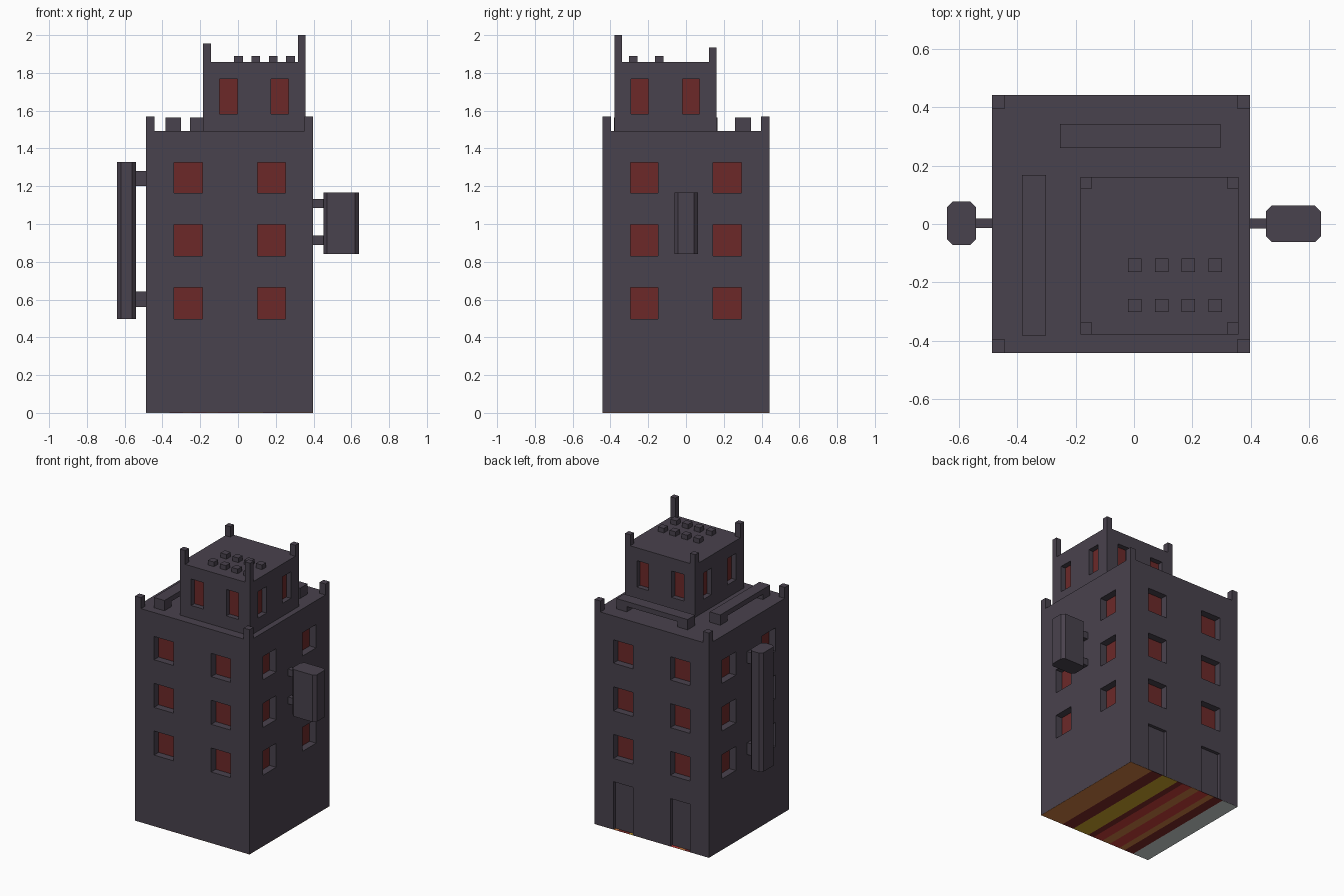
import bpy, bmesh

if "Cube" in bpy.data.objects:
    bpy.data.objects.remove(bpy.data.objects["Cube"])


def mat(name, r, g, b):
    m = bpy.data.materials.new(name)
    m.diffuse_color = (r, g, b, 1)
    m.use_nodes = True
    m.node_tree.nodes["Principled BSDF"].inputs["Base Color"].default_value = m.diffuse_color
    return m


WALL = mat("dark_wall", 0.066, 0.054, 0.074)
GLASS = mat("red_glass", 0.150, 0.022, 0.022)
ORANGE = mat("floor_orange", 0.62, 0.21, 0.055)
MAROON = mat("floor_maroon", 0.21, 0.025, 0.022)
YELLOW = mat("floor_yellow", 0.62, 0.38, 0.025)
RED = mat("floor_red", 0.60, 0.05, 0.045)
GREY = mat("floor_grey", 0.62, 0.68, 0.66)


def add_box(bm, x0, x1, y0, y1, z0, z1):
    """Add an axis-aligned box to bm and return its vertices."""
    vs = bmesh.ops.create_cube(bm, size=1)["verts"]
    for v in vs:
        v.co = (x1 if v.co.x > 0 else x0,
                y1 if v.co.y > 0 else y0,
                z1 if v.co.z > 0 else z0)
    return vs


def make(name, bm, *mats):
    me = bpy.data.meshes.new(name)
    bm.to_mesh(me)
    bm.free()
    for m in mats:
        me.materials.append(m)
    ob = bpy.data.objects.new(name, me)
    bpy.context.scene.collection.objects.link(ob)
    return ob


def boxes(name, m, *dims):
    bm = bmesh.new()
    for d in dims:
        add_box(bm, *d)
    return make(name, bm, m)


def block(name, ext, xs, ys, rows, depth, doors=None):
    """Building block with recessed openings on all four sides, red glass at the back of each."""
    x0, x1, y0, y1, z0, z1 = ext
    ob = boxes(name, WALL, ext)
    ob.data.materials.append(GLASS)
    e = 0.05
    cuts = []
    for za, zb in rows:
        for a, b in xs:
            cuts += [(a, b, y0 - e, y0 + depth, za, zb), (a, b, y1 - depth, y1 + e, za, zb)]
        for a, b in ys:
            cuts += [(x0 - e, x0 + depth, a, b, za, zb), (x1 - depth, x1 + e, a, b, za, zb)]
    if doors:
        dz, dd = doors
        cuts += [(a, b, y1 - dd, y1 + e, z0 - e, dz) for a, b in xs]
    cutter = boxes(name + "_cutter", WALL, *cuts)
    cutter.hide_render = True
    mod = ob.modifiers.new("openings", "BOOLEAN")
    mod.operation, mod.solver, mod.object = "DIFFERENCE", "EXACT", cutter
    dg = bpy.context.evaluated_depsgraph_get()
    me = bpy.data.meshes.new_from_object(ob.evaluated_get(dg))
    ob.modifiers.clear()
    ob.data = me
    bpy.data.objects.remove(cutter)
    # glass = outward faces set back from the wall by the recess depth
    for p in me.polygons:
        n, c = p.normal, p.center
        p.material_index = 0
        for axis, lo, hi in ((0, x0, x1), (1, y0, y1)):
            if abs(n[axis]) > 0.9 and c.z > 0.4:
                back = hi - c[axis] if n[axis] > 0 else c[axis] - lo
                if abs(back - depth) < 0.004:
                    p.material_index = 1
    return ob


def corner_posts(name, x0, x1, y0, y1, w, base, tops):
    """Square posts at front left, front right, back left, back right."""
    spots = [(x0, y0), (x1 - w, y0), (x0, y1 - w), (x1 - w, y1 - w)]
    boxes(name, WALL, *[(x, x + w, y, y + w, base, t) for (x, y), t in zip(spots, tops)])


def sign(name, x0, x1, y0, y1, z0, z1, c):
    """Hanging panel with chamfered upright edges."""
    bm = bmesh.new()
    add_box(bm, x0, x1, y0, y1, z0, z1)
    up = [e for e in bm.edges if abs(e.verts[0].co.z - e.verts[1].co.z) > 0.1]
    bmesh.ops.bevel(bm, geom=up, offset=c, segments=1, affect='EDGES')
    make(name, bm, WALL)


def beam(name, x0, x1, y0, y1):
    """Roof duct raised on a foot at each end."""
    z0, zm, z1, f = 1.49, 1.53, 1.565, 0.08
    if x1 - x0 > y1 - y0:
        feet = [(x0, x0 + f, y0, y1, z0, zm), (x1 - f, x1, y0, y1, z0, zm)]
    else:
        feet = [(x0, x1, y0, y0 + f, z0, zm), (x0, x1, y1 - f, y1, z0, zm)]
    boxes(name, WALL, (x0, x1, y0, y1, zm, z1), *feet)


# main building and upper tower
X0, X1, Y = -0.486, 0.398, 0.441
FLOOR = 0.001
block("main_building", (X0, X1, -Y, Y, FLOOR, 1.493),
      [(-0.34, -0.188), (0.102, 0.252)], [(-0.295, -0.147), (0.144, 0.294)],
      [(0.497, 0.665), (0.83, 0.998), (1.163, 1.326)], 0.05, doors=(0.335, 0.022))
block("upper_tower", (-0.184, 0.358, -0.378, 0.161, 1.493, 1.858),
      [(-0.097, -0.002), (0.176, 0.267)], [(-0.291, -0.198), (-0.018, 0.072)],
      [(1.583, 1.768)], 0.035)

# corner posts
corner_posts("main_corner_posts", X0, X1, -Y, Y, 0.045, 1.493, [1.57] * 4)
corner_posts("tower_corner_posts", -0.184, 0.358, -0.378, 0.161, 0.04, 1.858,
             [1.955, 2.0, 1.93, 1.935])

# small vents on the tower roof
h = 0.023
boxes("roof_vents", WALL, *[(0.003 + i * 0.0915 - h, 0.003 + i * 0.0915 + h, y - h, y + h, 1.858, 1.89)
                            for i in range(4) for y in (-0.141, -0.279)])

# ducts on the lower roof
beam("back_duct", -0.253, 0.297, 0.26, 0.343)
beam("left_duct", -0.383, -0.301, -0.382, 0.168)

# hanging signs with their brackets
sign("left_sign", -0.64, -0.541, -0.072, 0.077, 0.497, 1.327, 0.02)
boxes("left_sign_brackets", WALL, *[(-0.545, X0, -0.014, 0.018, a, b)
                                    for a, b in ((0.56, 0.643), (1.2, 1.28))])
sign("right_sign", 0.452, 0.64, -0.062, 0.063, 0.84, 1.168, 0.02)
boxes("right_sign_brackets", WALL, *[(X1, 0.455, -0.015, 0.019, a, b)
                                     for a, b in ((0.89, 0.938), (1.085, 1.133))])

# striped underside, listed from the right edge to the left
stripes = [(ORANGE, 0.20), (MAROON, 0.30), (YELLOW, 0.44), (MAROON, 0.49), (RED, 0.57),
           (ORANGE, 0.64), (RED, 0.73), (ORANGE, 0.78), (MAROON, 0.86), (GREY, 1.0)]
prev = 0.0
for i, (m, t) in enumerate(stripes):
    w = X1 - X0
    boxes(f"floor_stripe_{i + 1}", m, (X1 - t * w, X1 - prev * w, -Y, Y, 0, FLOOR))
    prev = t
